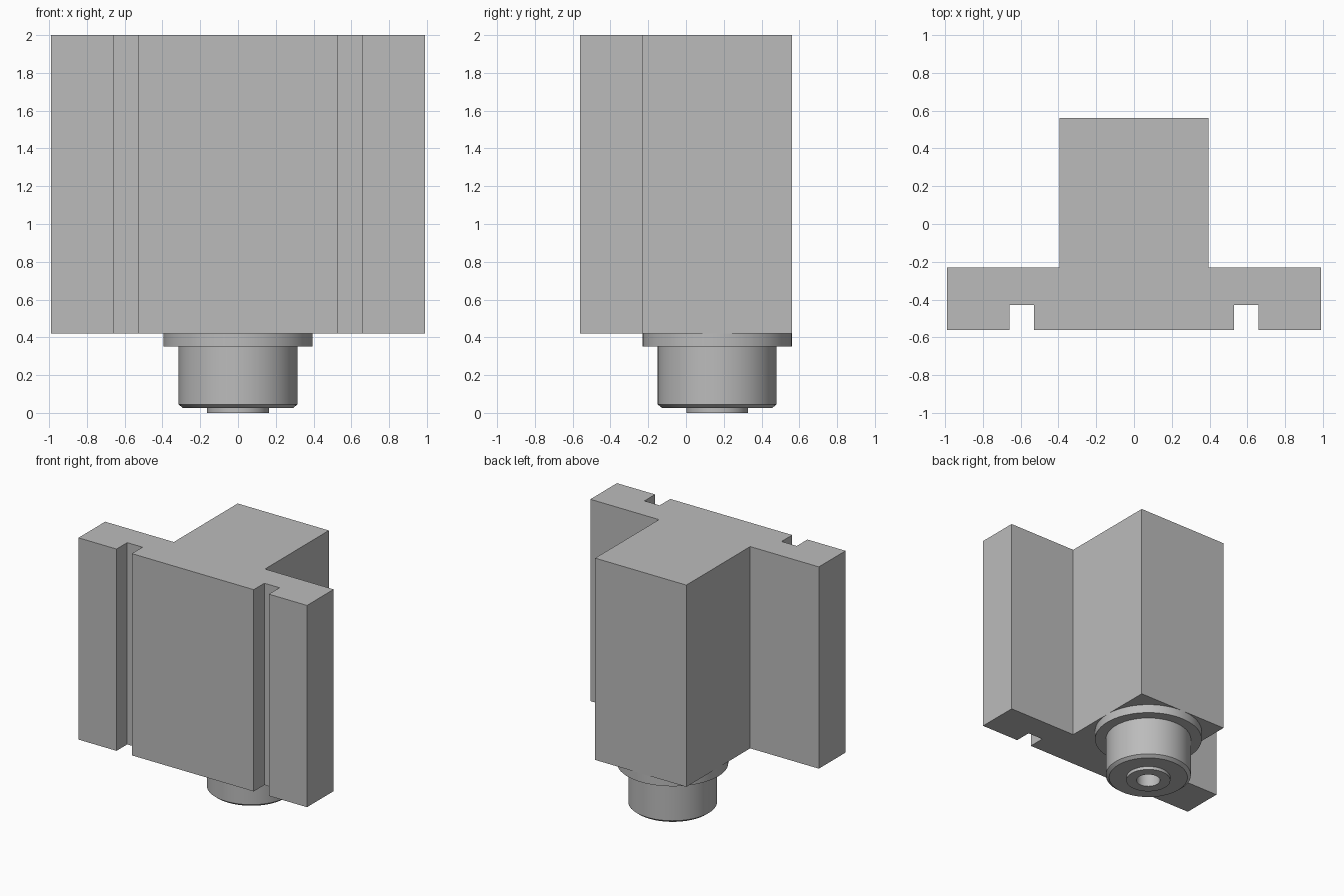
import bpy, bmesh
from math import radians
from mathutils import Matrix, Vector

cube = bpy.data.objects.get("Cube")
if cube:
    bpy.data.objects.remove(cube, do_unlink=True)

grey = bpy.data.materials.new("plain grey")
grey.use_nodes = True
colour = (0.5, 0.5, 0.5, 1)
grey.diffuse_color = colour
grey.node_tree.nodes["Principled BSDF"].inputs["Base Color"].default_value = colour


def add_object(name, bm):
    bmesh.ops.recalc_face_normals(bm, faces=bm.faces)
    mesh = bpy.data.meshes.new(name)
    bm.to_mesh(mesh)
    bm.free()
    mesh.materials.append(grey)
    obj = bpy.data.objects.new(name, mesh)
    bpy.context.collection.objects.link(obj)
    return obj


def extrude_outline(name, outline, bottom, top):
    bm = bmesh.new()
    face = bm.faces.new([bm.verts.new((x, y, bottom)) for x, y in outline])
    result = bmesh.ops.extrude_face_region(bm, geom=[face])
    verts = [v for v in result["geom"] if isinstance(v, bmesh.types.BMVert)]
    bmesh.ops.translate(bm, verts=verts, vec=(0, 0, top - bottom))
    return add_object(name, bm)


def lathe(name, profile, centre, steps=64):
    bm = bmesh.new()
    verts = [bm.verts.new((r, 0, z)) for r, z in profile]
    edges = [bm.edges.new(pair) for pair in zip(verts, verts[1:])]
    bmesh.ops.spin(bm, geom=verts + edges, cent=(0, 0, 0), axis=(0, 0, 1),
                   angle=radians(360), steps=steps, use_duplicate=False)
    bmesh.ops.remove_doubles(bm, verts=bm.verts, dist=0.0005)
    bmesh.ops.transform(bm, matrix=Matrix.Translation(Vector(centre)), verts=bm.verts)
    obj = add_object(name, bm)
    bpy.ops.object.select_all(action="DESELECT")
    obj.select_set(True)
    bpy.context.view_layer.objects.active = obj
    bpy.ops.object.shade_smooth_by_angle(angle=radians(30))
    return obj


# T-shaped block with two slots down its front, mirrored from one half
half = [(0.395, 0.56), (0.395, -0.23), (0.99, -0.23), (0.99, -0.56),
        (0.66, -0.56), (0.66, -0.428), (0.528, -0.428), (0.528, -0.56)]
outline = half + [(-x, y) for x, y in reversed(half)]
extrude_outline("slotted_block", outline, 0.42, 2.0)

# Round fitting under the block: flange, chamfered barrel, nose and blind bore
fitting = [(0, 0.42), (0.395, 0.42), (0.395, 0.352), (0.315, 0.352),
           (0.315, 0.045), (0.29, 0.025), (0.163, 0.025), (0.163, 0),
           (0.087, 0), (0.087, 0.3), (0, 0.3)]
lathe("round_fitting", fitting, (0, 0.165, 0))
